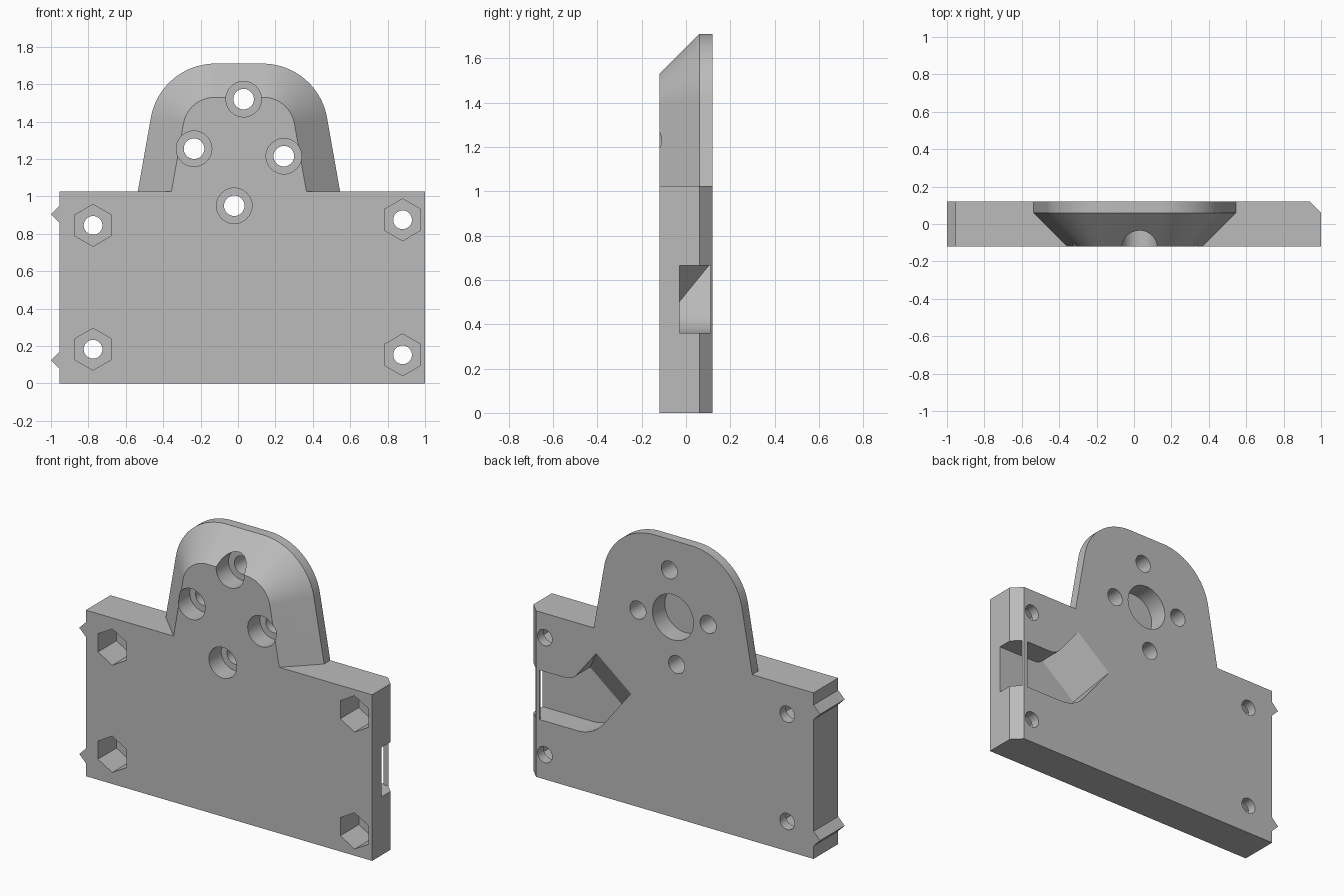
import bpy, bmesh, math
from mathutils import Vector

cube = bpy.data.objects.get("Cube")
if cube:
    bpy.data.objects.remove(cube)

BACK, FRONT, TOP = 0.12, -0.12, 1.025

grey = bpy.data.materials.new("plain grey")
grey.use_nodes = True
COLOUR = (0.5, 0.5, 0.5, 1)
grey.diffuse_color = COLOUR
grey.node_tree.nodes["Principled BSDF"].inputs["Base Color"].default_value = COLOUR


def outline(corners, steps=14):
    """Polygon from (a, b, radius) corners, with arcs where radius is set."""
    pts = []
    for i, (a, b, r) in enumerate(corners):
        p = Vector((a, b))
        if not r:
            pts.append(p)
            continue
        u = (Vector(corners[i - 1][:2]) - p).normalized()
        v = (Vector(corners[(i + 1) % len(corners)][:2]) - p).normalized()
        half = u.angle(v) / 2
        centre = p + (u + v).normalized() * r / math.sin(half)
        start = p + u * r / math.tan(half) - centre
        end = p + v * r / math.tan(half) - centre
        turn = start.angle(end)
        for k in range(steps + 1):
            t = k / steps
            pts.append(centre + (start * math.sin((1 - t) * turn)
                                 + end * math.sin(t * turn)) / math.sin(turn))
    return pts


def circle(x, z, r, n=40, phase=0.0):
    return [Vector((x + r * math.cos(phase + math.tau * k / n),
                    z + r * math.sin(phase + math.tau * k / n))) for k in range(n)]


def loft(name, sections, axes="xz"):
    """Solid through equal-length outlines given as (depth, points)."""
    bm = bmesh.new()
    rings = []
    for d, pts in sections:
        rings.append([bm.verts.new((p.x, d, p.y) if axes == "xz" else (p.x, p.y, d))
                      for p in pts])
    for a, b in zip(rings, rings[1:]):
        for i in range(len(a)):
            j = (i + 1) % len(a)
            bm.faces.new((a[i], a[j], b[j], b[i]))
    bm.faces.new(rings[0])
    bm.faces.new(rings[-1])
    bmesh.ops.recalc_face_normals(bm, faces=bm.faces)
    mesh = bpy.data.meshes.new(name)
    bm.to_mesh(mesh)
    bm.free()
    obj = bpy.data.objects.new(name, mesh)
    bpy.context.collection.objects.link(obj)
    mesh.materials.append(grey)
    return obj


def combine(base, tool, operation):
    """Apply a boolean and discard the tool."""
    tool.hide_render = True
    mod = base.modifiers.new(operation, "BOOLEAN")
    mod.object, mod.operation, mod.solver = tool, operation, "EXACT"
    bpy.context.view_layer.objects.active = base
    bpy.ops.object.modifier_apply(modifier=mod.name)
    bpy.data.objects.remove(tool)


def cut(name, pts, y0, y1):
    combine(body, loft(name, [(y0, pts), (y1, pts)]), "DIFFERENCE")


# Rectangular plate with one chamfered back edge
plan = outline([(-0.955, FRONT, 0), (1, FRONT, 0), (1, 0.06, 0),
                (0.94, BACK, 0), (-0.955, BACK, 0)])
body = loft("mounting_plate", [(0, plan), (TOP, plan)], axes="xy")


# Rounded upper tab, bevelled towards the front
def tab(inset):
    base, peak = 0.541 - inset, 1.71 - inset
    shoulder = base - (peak - TOP) * 0.177
    r = 0.35 - inset
    c = 0.005
    return outline([(c - base, TOP, 0), (c - shoulder, peak, r),
                    (c + shoulder, peak, r), (c + base, TOP, 0)], 24)


combine(body, loft("upper_tab", [(FRONT, tab(0.18)), (0.06, tab(0)), (BACK, tab(0))]), "UNION")

# Triangular locating ridges on the side
for z in (0.905, 0.125):
    ridge = outline([(-1, z, 0), (-0.94, z - 0.06, 0), (-0.94, z + 0.06, 0)])
    combine(body, loft("side_ridge", [(FRONT, ridge), (BACK, ridge)]), "UNION")

# Counterbored screw holes and blind centre bore
for x, z in ((0.03, 1.52), (-0.235, 1.255), (0.245, 1.215), (-0.02, 0.95)):
    cut("counterbore", circle(x, z, 0.095), -0.3, 0.0)
    cut("screw_hole", circle(x, z, 0.055), -0.3, 0.3)
cut("centre_bore", circle(0.005, 1.235, 0.14, 56), 0.0, 0.3)

# Corner holes with hexagonal nut pockets
for x, z in ((-0.775, 0.845), (-0.775, 0.183), (0.88, 0.875), (0.88, 0.153)):
    cut("nut_pocket", circle(x, z, 0.112, 6, math.pi / 6), -0.3, 0.06)
    cut("bolt_hole", circle(x, z, 0.05), -0.3, 0.3)

# Bent channel in the back, ending in a ramp
leg = Vector((-0.62, 0.78))
upper = Vector((0.528, 0.873)) + leg * 0.2
lower = Vector((0.293, 0.686)) + leg * 0.2
path = outline([(0.915, 0.36, 0), (0.915, 0.665, 0), (0.693, 0.665, 0.1),
                (*upper, 0), (*lower, 0), (0.55, 0.36, 0.23)])
channel = loft("bent_channel", [(-0.03, path), (0.2, path)])
bm = bmesh.new()
bm.from_mesh(channel.data)
ramp = Vector((leg.x * 0.15, -0.235, leg.y * 0.15))
bmesh.ops.bisect_plane(bm, geom=bm.verts[:] + bm.edges[:] + bm.faces[:],
                       plane_co=(0.41, BACK, 0.78), plane_no=ramp, clear_outer=True)
bmesh.ops.holes_fill(bm, edges=[e for e in bm.edges if e.is_boundary])
bmesh.ops.recalc_face_normals(bm, faces=bm.faces)
bm.to_mesh(channel.data)
bm.free()
combine(body, channel, "DIFFERENCE")

# Side opening, leaving a thin retaining bar at the back
side = outline([(0.9, 0.36, 0), (1.1, 0.36, 0), (1.1, 0.665, 0), (0.9, 0.665, 0)])
cut("side_opening", side, -0.03, 0.111)

# Smooth the round walls, keep the edges crisp
bpy.ops.object.select_all(action="DESELECT")
body.select_set(True)
bpy.context.view_layer.objects.active = body
bpy.ops.object.shade_smooth_by_angle(angle=math.radians(25))
